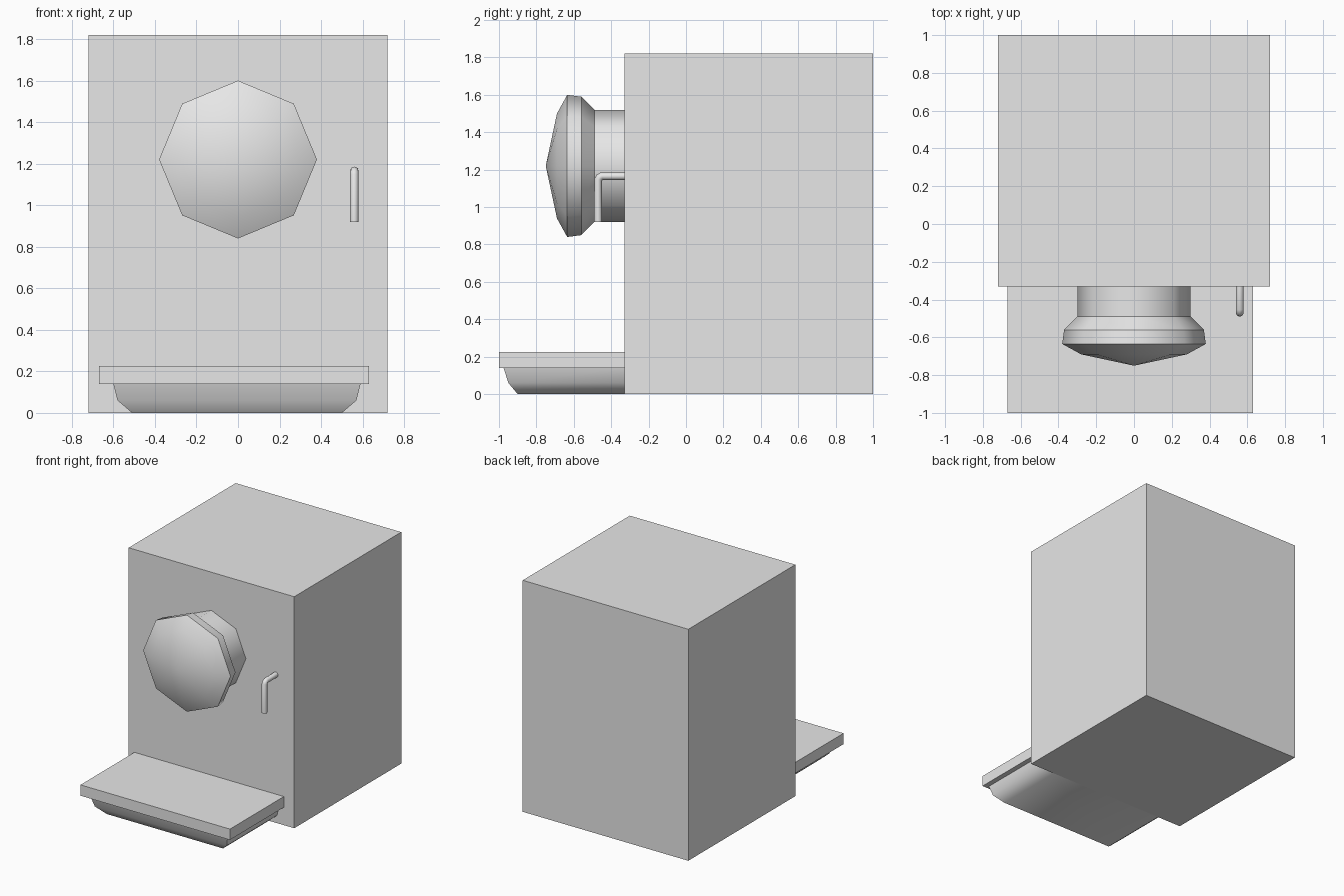
import bpy, bmesh, math
from mathutils import Vector

cube = bpy.data.objects.get("Cube")
if cube:
    bpy.data.objects.remove(cube, do_unlink=True)

# One plain grey for every part
grey = bpy.data.materials.new("plain_grey")
grey.use_nodes = True
COLOUR = (0.8, 0.8, 0.8, 1)
grey.diffuse_color = COLOUR
grey.node_tree.nodes["Principled BSDF"].inputs["Base Color"].default_value = COLOUR


def finish(name, bm, smooth_angle=None):
    bmesh.ops.recalc_face_normals(bm, faces=bm.faces)
    mesh = bpy.data.meshes.new(name)
    bm.to_mesh(mesh)
    bm.free()
    mesh.materials.append(grey)
    obj = bpy.data.objects.new(name, mesh)
    bpy.context.collection.objects.link(obj)
    if smooth_angle:
        bpy.ops.object.select_all(action="DESELECT")
        obj.select_set(True)
        bpy.context.view_layer.objects.active = obj
        bpy.ops.object.shade_smooth_by_angle(angle=math.radians(smooth_angle))
    return obj


def loft(bm, rings, cap_start=True, cap_end=True):
    """Skin a list of closed rings that have equal point counts."""
    loops = [[bm.verts.new(p) for p in ring] for ring in rings]
    for a, b in zip(loops, loops[1:]):
        for i in range(len(a)):
            j = (i + 1) % len(a)
            bm.faces.new((a[i], a[j], b[j], b[i]))
    if cap_start:
        bm.faces.new(loops[0])
    if cap_end:
        bm.faces.new(loops[-1])
    return loops


def rect(x0, x1, y0, y1, z):
    return [(x0, y0, z), (x1, y0, z), (x1, y1, z), (x0, y1, z)]


def box(name, x0, x1, y0, y1, z0, z1):
    bm = bmesh.new()
    loft(bm, [rect(x0, x1, y0, y1, z) for z in (z0, z1)])
    return finish(name, bm)


FRONT = -0.33

# Cabinet and the shelf in front of it
box("cabinet", -0.72, 0.72, FRONT, 1, 0, 1.82)
box("shelf_top", -0.67, 0.63, -1, FRONT, 0.14, 0.225)

# Rounded support tapering below the shelf
bm = bmesh.new()
loft(bm, [rect(-0.005 - w, -0.005 + w, y, FRONT, z)
          for w, y, z in ((0.505, -0.90, 0), (0.575, -0.95, 0.06), (0.595, -0.975, 0.14))])
finish("shelf_support", bm, 50)

# Eight-sided knob turned about the y axis
SIDES = 8
profile = [(FRONT, 0.30), (-0.49, 0.30), (-0.56, 0.37), (-0.635, 0.38), (-0.69, 0.28)]
bm = bmesh.new()
angles = [math.tau * i / SIDES for i in range(SIDES)]
loops = loft(bm, [[(r * math.sin(a), y, 1.22 + r * math.cos(a)) for a in angles]
                  for y, r in profile], cap_end=False)
tip = bm.verts.new((0, -0.75, 1.22))
for i in range(SIDES):
    bm.faces.new((loops[-1][i], loops[-1][(i + 1) % SIDES], tip))
knob = finish("knob", bm, 60)

# Crease the neck and the back rim of the knob
for edge in knob.data.edges:
    ya, yb = (knob.data.vertices[v].co.y for v in edge.vertices)
    if abs(ya - yb) < 0.001 and min(abs(ya + 0.49), abs(ya + 0.56)) < 0.01:
        edge.use_edge_sharp = True

# Bent round lever: a tube swept along a path in the y-z plane
path = [Vector((0.56, y, z)) for y, z in
        ((FRONT, 1.165), (-0.45, 1.165), (-0.463, 1.158), (-0.47, 1.145), (-0.47, 0.92))]
RADIUS = 0.021
side = Vector((1, 0, 0))
rings = []
for i, p in enumerate(path):
    before = (p - path[max(i - 1, 0)]).normalized()
    after = (path[min(i + 1, len(path) - 1)] - p).normalized()
    normal = (before + after).normalized().cross(side)
    rings.append([p + RADIUS * (math.cos(a) * side + math.sin(a) * normal) for a in angles])
bm = bmesh.new()
loft(bm, rings)
finish("lever", bm, 50)
